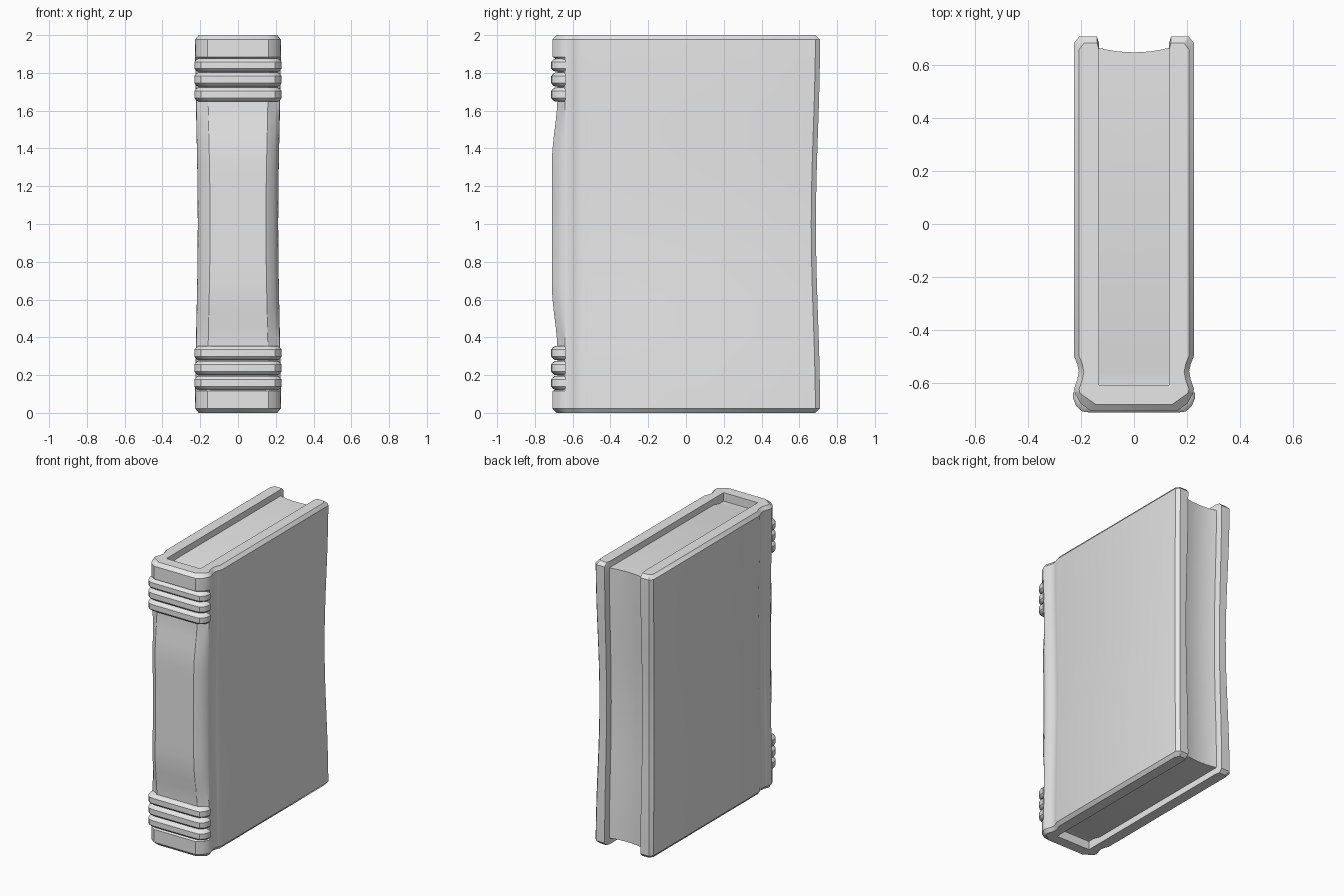
import bpy, bmesh, math

cube = bpy.data.objects.get("Cube")
if cube:
    bpy.data.objects.remove(cube)

grey = bpy.data.materials.new("light grey")
grey.use_nodes = True
grey.diffuse_color = (0.8, 0.8, 0.8, 1)
grey.node_tree.nodes["Principled BSDF"].inputs["Base Color"].default_value = (0.8, 0.8, 0.8, 1)


def mirrored(half):
    """Full outline from a half outline that runs from +x towards the middle."""
    return half + [(-x, y) for x, y in reversed(half)]


def loft(name, sections, adjust=None):
    """Skin (z, outer, inner) sections; caps are strips from outer to inner."""
    bm = bmesh.new()
    rings = [[bm.verts.new((x, y, z)) for x, y in outer + inner[::-1]]
             for z, outer, inner in sections]
    n = len(rings[0])
    for a, b in zip(rings, rings[1:]):
        for i in range(n):
            j = (i + 1) % n
            bm.faces.new((a[i], a[j], b[j], b[i]))
    for ring in (rings[0], rings[-1]):
        for i in range(n // 2 - 1):
            bm.faces.new((ring[i], ring[i + 1], ring[n - 2 - i], ring[n - 1 - i]))
    bmesh.ops.remove_doubles(bm, verts=bm.verts, dist=0.0005)
    if adjust:
        adjust(bm)
    bmesh.ops.recalc_face_normals(bm, faces=bm.faces)
    mesh = bpy.data.meshes.new(name)
    bm.to_mesh(mesh)
    bm.free()
    mesh.materials.append(grey)
    obj = bpy.data.objects.new(name, mesh)
    bpy.context.collection.objects.link(obj)
    bpy.ops.object.select_all(action='DESELECT')
    obj.select_set(True)
    bpy.context.view_layer.objects.active = obj
    bpy.ops.object.shade_smooth_by_angle(angle=math.radians(32))
    return obj


def waist(z):
    """0 near the ends of the book, 1 at mid height."""
    return math.cos((z - 1) * math.pi / 2) ** 2


# Cover: two boards and a rounded spine with a hinge groove
def cover_section(z):
    edge = 0.024 if z in (0, 2) else 0
    w = 0.227 - 0.014 * waist(z) - edge * 0.8
    back = 0.71 - 0.022 * waist(z) - edge
    swell = min(1, max(0, (0.68 - abs(z - 1)) / 0.35))
    swell = swell * swell * (3 - 2 * swell)
    cap = abs(z - 1) > 0.88
    front = (-0.708 if cap else -0.68 - 0.03 * swell) + edge
    half = [(w - 0.02, back), (w, back - 0.025), (w, -0.5), (w - 0.012, -0.53),
            (w - 0.018, -0.56), (w - 0.012, -0.59), (w, -0.625), (w - 0.003, -0.64),
            (w - 0.025, front + 0.028), (w - 0.065, front)]
    inner = [(0.133, max(y, -0.61)) for x, y in half]
    inner[0] = (0.14, back)
    return z, mirrored(half), mirrored(inner)


steps = 18
levels = [0, 0.024, 0.115, 0.13] + [0.3 + 1.4 * i / steps for i in range(steps + 1)]
levels += [1.87, 1.885, 1.976, 2]
loft("cover", [cover_section(z) for z in levels])


# Page block: hollow fore edge, ends dipping slightly towards the spine
def page_section(z):
    xs = [0.137 * (1 - i / 5) for i in range(11)]
    back = 0.65 - 0.022 * waist(z)
    fore = [(x, back + 0.018 * (x / 0.137) ** 2) for x in xs]
    return z, fore, [(x, -0.62) for x in xs]


def dip_ends(bm):
    for y in (-0.5, -0.56):
        bmesh.ops.bisect_plane(bm, geom=bm.verts[:] + bm.edges[:] + bm.faces[:],
                               plane_co=(0, y, 0), plane_no=(0, 1, 0))
    for v in bm.verts:
        if v.co.y < -0.53 and abs(v.co.z - 1) > 0.94:
            v.co.z -= math.copysign(0.015, v.co.z - 1)


loft("pages", [page_section(0.045 + 1.91 * i / 12) for i in range(13)], dip_ends)


# Raised bands across the spine, three at each end
def spine_band(name, low, high):
    sections = []
    for t, inset in ((0, 0.02), (0.1, 0.008), (0.25, 0), (0.75, 0), (0.9, 0.008), (1, 0.02)):
        w, front = 0.231 - inset, -0.714 + inset
        half = [(w, -0.637 - inset / 4), (w, -0.66), (w - 0.012, front + 0.025),
                (w - 0.035, front + 0.004), (w - 0.07, front)]
        inner = [(x * 0.85, -0.637) for x, y in half]
        sections.append((low + t * (high - low), mirrored(half), mirrored(inner)))
    loft(name, sections)


for i in range(3):
    low = 0.122 + 0.079 * i
    spine_band(f"lower_band_{i + 1}", low, low + 0.073)
    spine_band(f"upper_band_{i + 1}", 2 - low - 0.071, 2 - low + 0.002 - 0.005 * (i == 0))
